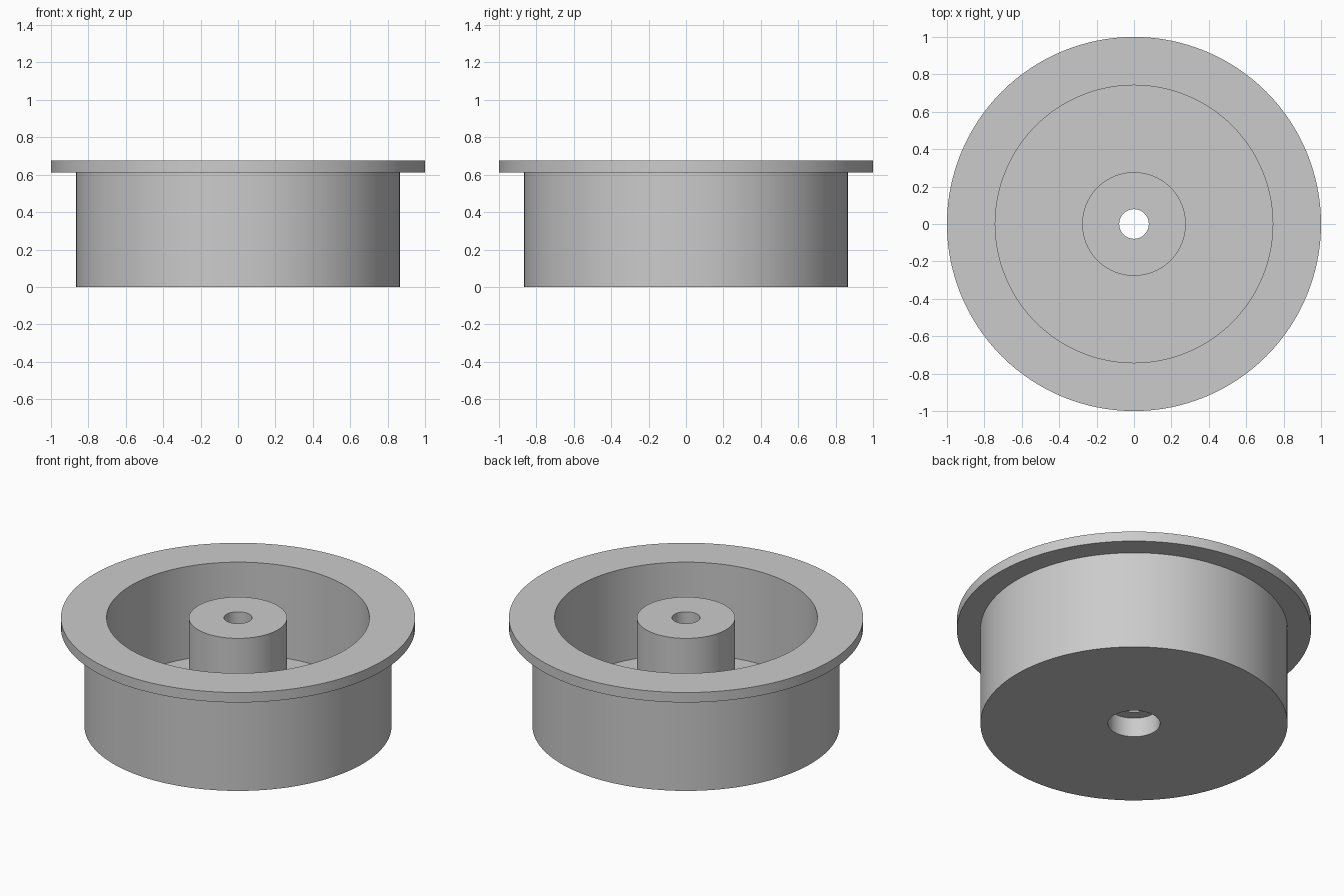
import bpy
import bmesh
import math

cube = bpy.data.objects.get("Cube")
if cube:
    bpy.data.objects.remove(cube, do_unlink=True)

SEGMENTS = 128
HEIGHT = 0.675

# Plain grey finish
grey = bpy.data.materials.new("grey")
grey.use_nodes = True
colour = (0.6, 0.6, 0.6, 1)
grey.diffuse_color = colour
grey.node_tree.nodes["Principled BSDF"].inputs["Base Color"].default_value = colour


def lathe(name, profile):
    """Turn a closed (radius, height) profile around the z axis."""
    bm = bmesh.new()
    rings = []
    for i in range(SEGMENTS):
        a = 2 * math.pi * i / SEGMENTS
        rings.append([bm.verts.new((r * math.cos(a), r * math.sin(a), z))
                      for r, z in profile])
    n = len(profile)
    for i, ring in enumerate(rings):
        after = rings[(i + 1) % SEGMENTS]
        for j in range(n):
            k = (j + 1) % n
            bm.faces.new((ring[j], after[j], after[k], ring[k]))
    bmesh.ops.recalc_face_normals(bm, faces=bm.faces)
    mesh = bpy.data.meshes.new(name)
    bm.to_mesh(mesh)
    bm.free()
    mesh.materials.append(grey)
    obj = bpy.data.objects.new(name, mesh)
    bpy.context.collection.objects.link(obj)
    bpy.ops.object.select_all(action="DESELECT")
    obj.select_set(True)
    bpy.context.view_layer.objects.active = obj
    bpy.ops.object.shade_smooth_by_angle(angle=math.radians(30))
    return obj


# Flanged cup with a central hub, a through bore and a counterbore underneath
lathe("flanged_wheel", [
    (0.147, 0), (0.867, 0),                # underside
    (0.867, 0.613), (1, 0.613),            # outer wall and flange underside
    (1, HEIGHT), (0.742, HEIGHT),          # flange rim and top
    (0.742, 0.1), (0.277, 0.1),            # inner wall and floor
    (0.277, HEIGHT), (0.079, HEIGHT),      # hub side and top
    (0.079, 0.12), (0.147, 0.12),          # bore and counterbore
])
